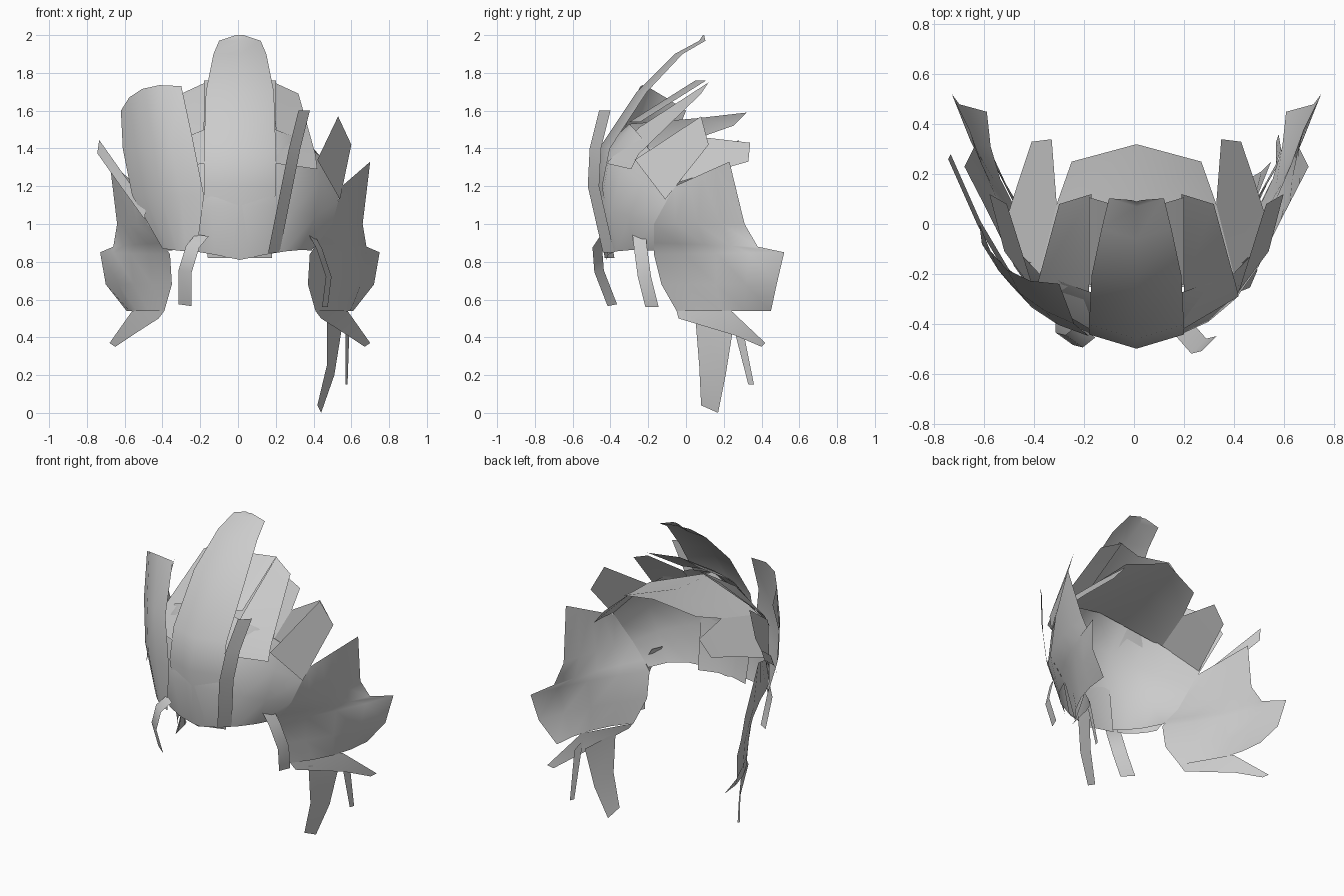
import bpy
import bmesh
from mathutils import Vector

CENTRE = .01  # plane of symmetry

if "Cube" in bpy.data.objects:
    bpy.data.objects.remove(bpy.data.objects["Cube"], do_unlink=True)

hair_grey = bpy.data.materials.new("hair_grey")
hair_grey.use_nodes = True
colour = (.6, .6, .6, 1)
hair_grey.diffuse_color = colour
hair_grey.node_tree.nodes["Principled BSDF"].inputs["Base Color"].default_value = colour


def arc(start, end, out=0, lift=0, segments=4):
    """Row of points from start to end, bulging away from the head."""
    start, end = Vector(start), Vector(end)
    chord = end - start
    bulge = Vector((chord.y, -chord.x, 0)).normalized() * out
    bulge.z = lift
    steps = [i / segments for i in range(segments + 1)]
    return [start + chord * t + bulge * 4 * t * (1 - t) for t in steps]


def mirrored(rows):
    """Reflect rows of points across the plane of symmetry."""
    return [[(2 * CENTRE - x, y, z) for x, y, z in reversed(row)] for row in rows]


def whole(rows):
    """Complete rows that start on the plane of symmetry."""
    return [left[:-1] + list(row) for left, row in zip(mirrored(rows), rows)]


def sheet(name, rows):
    """Skin a grid of points into one smooth open sheet."""
    bm = bmesh.new()
    grid = [[bm.verts.new(point) for point in row] for row in rows]
    for lower, upper in zip(grid, grid[1:]):
        for i in range(len(lower) - 1):
            bm.faces.new((lower[i], lower[i + 1], upper[i + 1], upper[i]))
    mesh = bpy.data.meshes.new(name)
    bm.to_mesh(mesh)
    bm.free()
    mesh.materials.append(hair_grey)
    mesh.shade_smooth()
    part = bpy.data.objects.new(name, mesh)
    bpy.context.collection.objects.link(part)


def pair(name, rows):
    """Build a sheet on the left and its reflection on the right."""
    sheet("left_" + name, rows)
    sheet("right_" + name, mirrored(rows))


def strand(name, path, across):
    """Sweep a flat ribbon along a path."""
    half = Vector(across) / 2
    sheet(name, [[Vector(p) - half, Vector(p) + half] for p in path])


def ridge(name, profile):
    """Build a central lock from depth, height and half width."""
    sheet(name, whole([
        [(CENTRE, y, z), (CENTRE + half, y + half * .3, z)]
        for y, z, half in profile
    ]))


# Cap under the locks, then the crown and the tufts behind it
sheet("cap", whole([
    arc((CENTRE, -.42, .81), (.39, -.17, .86), out=.09, lift=.02),
    arc((CENTRE, -.48, 1.1), (.5, -.17, 1), out=.08, lift=.02),
    arc((CENTRE, -.44, 1.4), (.53, -.1, 1.12), out=.08, lift=.04),
    arc((CENTRE, -.3, 1.53), (.55, -.04, 1.22), out=.07, lift=.08),
]))
sheet("crown", whole([
    [(CENTRE, -.3, 1.53), (.4, -.2, 1.4)],
    [(CENTRE, .06, 1.56), (.33, .08, 1.46)],
    [(CENTRE, .32, 1.59), (.27, .25, 1.52)],
]))
pair("back_tuft", [
    [(.4, -.2, 1.4), (.55, -.04, 1.22)],
    [(.33, .08, 1.46), (.49, .15, 1.28)],
    [(.35, .34, 1.43), (.43, .33, 1.33)],
])

# Tall swept lock above the forehead, with a shorter one behind it
ridge("centre_lock", [
    (-.43, .82, .17),
    (-.5, 1.2, .19),
    (-.46, 1.4, .19),
    (-.26, 1.7, .18),
    (-.06, 1.9, .14),
    (.07, 1.97, .11),
    (.09, 2, .02),
])
ridge("inner_lock", [(-.3, 1.54, .19), (.05, 1.76, .19)])

# Swept locks beside the centre
pair("upper_lock", [
    [(.2, -.42, 1.32), (.42, -.29, 1.29)],
    [(.2, -.25, 1.51), (.41, -.25, 1.37)],
    [(.19, .12, 1.75), (.32, .08, 1.69)],
])
pair("temple_lock", [
    [(.42, -.27, 1.34), (.54, -.11, 1.13)],
    [(.53, .08, 1.57), (.6, .12, 1.42)],
])

# Side panels flaring backwards, with a flick under each
pair("side_panel", [
    arc((.55, -.06, 1.2), (.7, .23, 1.33)),
    arc((.5, -.17, 1), (.66, .31, 1), out=.02),
    arc((.42, -.17, .9), (.68, .38, .88), out=.02),
    arc((.38, -.17, .84), (.75, .52, .85), out=.03),
    arc((.37, -.13, .68), (.72, .48, .68), out=.03),
    arc((.41, -.05, .54), (.61, .45, .54), out=.05),
])
pair("side_flick", [
    [(.41, -.05, .54), (.44, -.04, .5)],
    [(.58, .24, .54), (.58, .26, .41)],
    [(.7, .42, .37), (.67, .4, .35)],
])

# Wide upright lock and a thin spike on the right
sheet("right_wide_lock", mirrored([
    arc((.24, -.41, .85), (.42, -.27, .87), out=.02),
    arc((.2, -.45, 1.15), (.58, -.13, 1.15), out=.06),
    arc((.26, -.4, 1.45), (.63, -.08, 1.4), out=.05),
    arc((.32, -.24, 1.73), (.64, 0, 1.6), out=.08, lift=.05),
]))
strand("right_spike", [
    (-.49, -.22, 1.06),
    (-.62, 0, 1.24),
    (-.74, .27, 1.41),
], across=(.01, .02, .07))

# Narrow raised lock left of the forehead
strand("left_front_lock", [
    (.19, -.41, .85),
    (.26, -.49, 1.2),
    (.3, -.48, 1.4),
    (.35, -.43, 1.6),
], across=(.06, .06, 0))

# Curled strands hanging from the hairline
strand("right_fringe_strand", [
    (-.19, -.43, .94),
    (-.24, -.47, .88),
    (-.28, -.46, .75),
    (-.28, -.39, .57),
], across=(.07, -.05, -.01))
strand("left_fringe_strand", [
    (.38, -.25, .96),
    (.43, -.24, .87),
    (.48, -.22, .72),
    (.46, -.18, .56),
], across=(.03, .07, 0))

# Loose ends below the left panel
sheet("left_long_end", [
    [(.47, .05, .5), (.55, .25, .45)],
    [(.47, .07, .25), (.51, .21, .2)],
    [(.42, .08, .04), (.44, .17, 0)],
])
sheet("left_short_end", [
    [(.57, .24, .5), (.59, .3, .45)],
    [(.57, .33, .15), (.58, .36, .15)],
])
